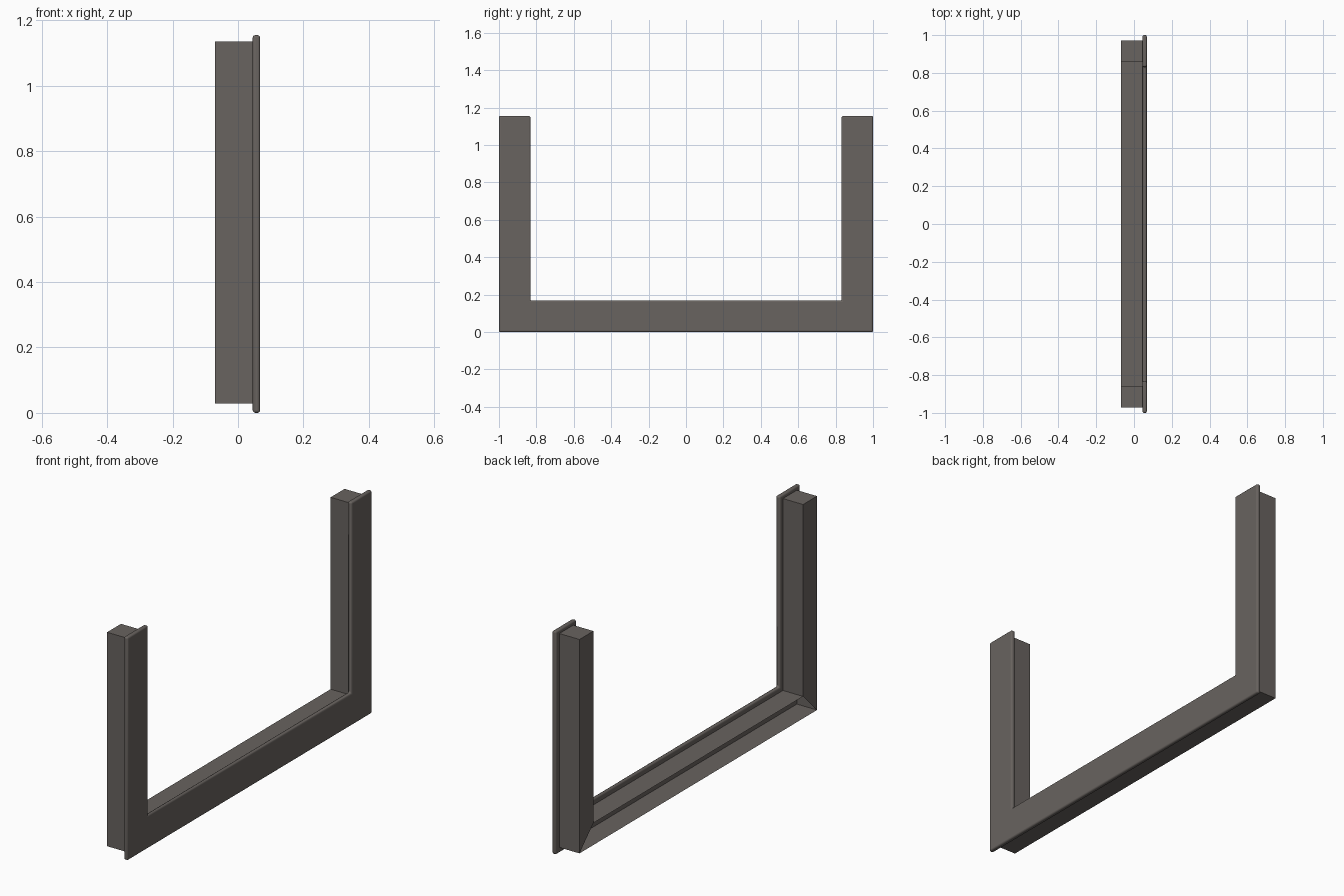
import bpy, bmesh

if "Cube" in bpy.data.objects:
    bpy.data.objects.remove(bpy.data.objects["Cube"])

frame_mat = bpy.data.materials.new("dark warm grey")
frame_mat.diffuse_color = (0.14, 0.125, 0.115, 1)
frame_mat.use_nodes = True
frame_mat.node_tree.nodes["Principled BSDF"].inputs["Base Color"].default_value = frame_mat.diffuse_color


def u_sweep(name, x0, x1, d0, d1, top, skip=()):
    """Sweep a rectangle round a mitred U; d is the inset from the outer edge.
    skip holds (segment, side) faces left open; sides: 0 outer, 1 front, 2 inner, 3 back."""
    bm = bmesh.new()
    profile = [(x0, d0), (x1, d0), (x1, d1), (x0, d1)]
    rings = []
    for side, at_top in ((-1, True), (-1, False), (1, False), (1, True)):
        rings.append([bm.verts.new((x, side * (1 - d), top if at_top else d))
                      for x, d in profile])
    for seg in range(3):
        a, b = rings[seg], rings[seg + 1]
        for k in range(4):
            if (seg, k) not in skip:
                n = (k + 1) % 4
                bm.faces.new((a[k], a[n], b[n], b[k]))
    bm.faces.new(rings[0][::-1])
    bm.faces.new(rings[3])
    bmesh.ops.recalc_face_normals(bm, faces=bm.faces[:])
    me = bpy.data.meshes.new(name)
    bm.to_mesh(me)
    bm.free()
    me.materials.append(frame_mat)
    ob = bpy.data.objects.new(name, me)
    bpy.context.collection.objects.link(ob)
    return ob


# Front trim plate with softly rounded edges
plate = u_sweep("trim_plate", 0.045, 0.068, 0.0, 0.168, 1.155)
bev = plate.modifiers.new("rounded_edges", 'BEVEL')
bev.width = 0.008
bev.segments = 3
bev.limit_method = 'ANGLE'
bpy.context.view_layer.objects.active = plate
plate.select_set(True)
bpy.ops.object.shade_smooth_by_angle()

# Hollow box channel behind the plate; the lower bar is open at the back
u_sweep("back_channel", -0.07, 0.046, 0.028, 0.142, 1.136,
        skip={(1, 3), (0, 1), (1, 1), (2, 1)})
